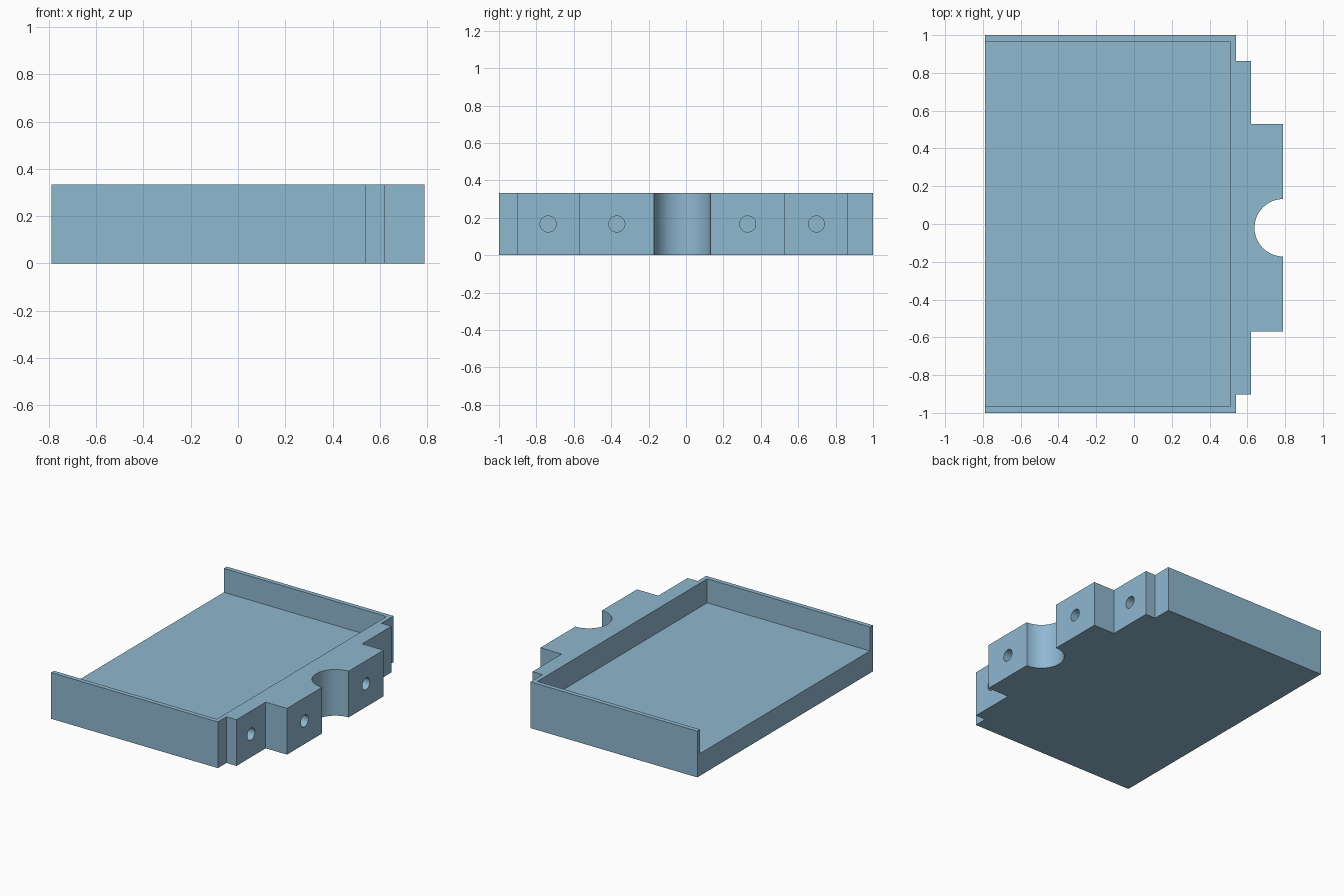
import bpy, bmesh, math

if "Cube" in bpy.data.objects:
    bpy.data.objects.remove(bpy.data.objects["Cube"])

HEIGHT = 0.333
FLOOR = 0.16
Y_MID = -0.02          # centre line of the mounting side

blue = bpy.data.materials.new("soft blue")
blue.diffuse_color = (0.275, 0.479, 0.631, 1)
blue.use_nodes = True
blue.node_tree.nodes["Principled BSDF"].inputs["Base Color"].default_value = blue.diffuse_color


def prism(name, outline, z0, z1):
    """Extrude a closed xy outline from z0 to z1."""
    bm = bmesh.new()
    face = bm.faces.new([bm.verts.new((x, y, z0)) for x, y in outline])
    ext = bmesh.ops.extrude_face_region(bm, geom=[face])
    top = [v for v in ext["geom"] if isinstance(v, bmesh.types.BMVert)]
    bmesh.ops.translate(bm, verts=top, vec=(0, 0, z1 - z0))
    bmesh.ops.recalc_face_normals(bm, faces=bm.faces)
    mesh = bpy.data.meshes.new(name)
    bm.to_mesh(mesh)
    bm.free()
    obj = bpy.data.objects.new(name, mesh)
    bpy.context.collection.objects.link(obj)
    mesh.materials.append(blue)
    return obj


def cut(target, cutter):
    """Subtract the cutter and discard it."""
    cutter.hide_render = True
    mod = target.modifiers.new("cut", "BOOLEAN")
    mod.operation = "DIFFERENCE"
    mod.solver = "EXACT"
    mod.object = cutter
    bpy.ops.object.select_all(action="DESELECT")
    bpy.context.view_layer.objects.active = target
    target.select_set(True)
    bpy.ops.object.modifier_apply(modifier=mod.name)
    bpy.data.objects.remove(cutter, do_unlink=True)


# tray body: stepped mounting side with a half-round notch
notch = [(0.79 - 0.152 * math.sin(math.pi * i / 32),
          Y_MID - 0.152 * math.cos(math.pi * i / 32)) for i in range(33)]
outline = [(-0.79, -1), (0.54, -1), (0.54, -0.903), (0.62, -0.903),
           (0.62, -0.57), (0.79, -0.57)] + notch + [
           (0.79, 0.53), (0.62, 0.53), (0.62, 0.863), (0.54, 0.863),
           (0.54, 1), (-0.79, 1)]
tray = prism("tray", outline, 0, HEIGHT)

# open pocket above the floor, leaving three thin walls
pocket = prism("pocket_cutter", [(-1, -0.967), (0.508, -0.967),
                                 (0.508, 0.967), (-1, 0.967)], FLOOR, 0.6)
cut(tray, pocket)

# blind screw holes, two on each side of the notch
for side in (-1, 1):
    for offset, face_x in ((0.35, 0.79), (0.717, 0.62)):
        bpy.ops.mesh.primitive_cylinder_add(
            vertices=32, radius=0.043, depth=0.2,
            location=(face_x, Y_MID + side * offset, HEIGHT / 2),
            rotation=(0, math.pi / 2, 0))
        hole = bpy.context.object
        hole.name = "hole_cutter"
        hole.data.materials.append(blue)
        cut(tray, hole)

bpy.ops.object.shade_smooth_by_angle(angle=math.radians(30))
